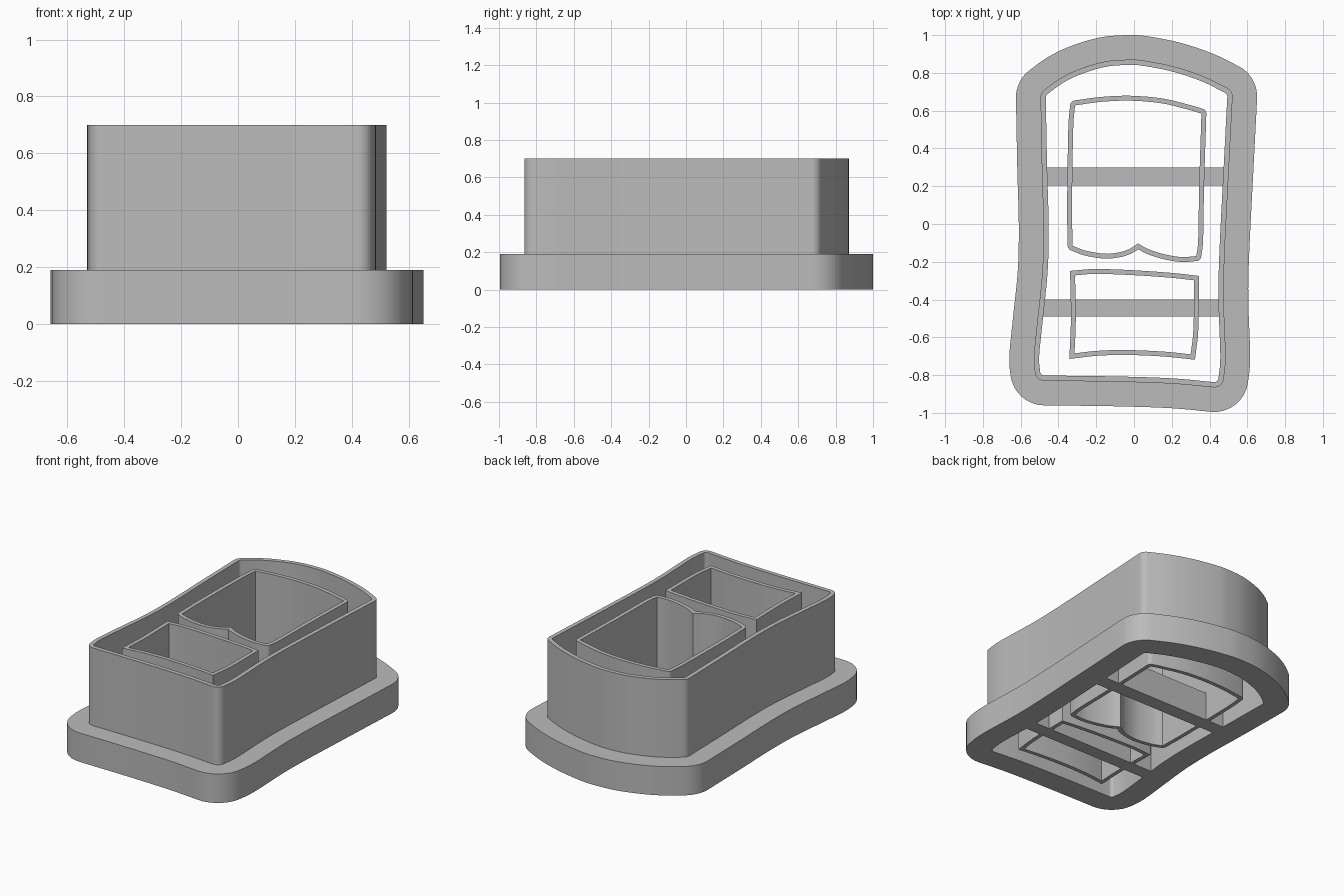
import bpy, bmesh, math
from mathutils import Vector, Matrix

if "Cube" in bpy.data.objects:
    bpy.data.objects.remove(bpy.data.objects["Cube"])

grey = bpy.data.materials.new("plain grey plastic")
grey.use_nodes = True
grey.diffuse_color = (0.5, 0.5, 0.5, 1)
grey.node_tree.nodes["Principled BSDF"].inputs["Base Color"].default_value = (0.5, 0.5, 0.5, 1)


def finish(name, bm):
    bmesh.ops.recalc_face_normals(bm, faces=bm.faces)
    mesh = bpy.data.meshes.new(name)
    bm.to_mesh(mesh)
    bm.free()
    mesh.materials.append(grey)
    obj = bpy.data.objects.new(name, mesh)
    bpy.context.collection.objects.link(obj)
    return obj


def smooth_side(points, steps=4):
    """Smooth open curve through the points of one side."""
    pts = [Vector(p) for p in points]
    last = len(pts) - 1
    tangents = [(pts[min(i + 1, last)] - pts[max(i - 1, 0)]) / 2 for i in range(len(pts))]
    tangents[0], tangents[-1] = pts[1] - pts[0], pts[-1] - pts[-2]
    out = []
    for i in range(last):
        for k in range(steps):
            t = k / steps
            out.append((2*t**3 - 3*t**2 + 1) * pts[i] + (t**3 - 2*t**2 + t) * tangents[i]
                       + (3*t**2 - 2*t**3) * pts[i + 1] + (t**3 - t**2) * tangents[i + 1])
    return out + [pts[-1]]


def outline(sides, rounded):
    """Point and outward offset pairs for a counter-clockwise outline, with filled corners."""
    curves = [smooth_side(s) for s in sides]

    def normal(a, b):
        d = (b - a).normalized()
        return Vector((d.y, -d.x))

    path = []
    for n, c in enumerate(curves):
        for i in range(1, len(c) - 1):
            path.append((c[i], normal(c[i - 1], c[i + 1])))
        after = curves[(n + 1) % len(curves)]
        n0, n1 = normal(c[-2], c[-1]), normal(after[0], after[1])
        turn = math.atan2(n0.cross(n1), n0.dot(n1))
        if rounded and turn > 0.2:
            for k in range(9):
                path.append((c[-1], Matrix.Rotation(turn * k / 8, 2) @ n0))
        else:
            mid = (n0 + n1).normalized()
            path.append((c[-1], mid / mid.dot(n0)))
    return path


def sweep(name, sides, profile, rounded=True):
    """Carry a closed (offset, height) profile around an outline."""
    path = outline(sides, rounded)
    bm = bmesh.new()
    loops = [[bm.verts.new((*(p + n * off), z)) for p, n in path] for off, z in profile]
    count = len(path)
    for j, low in enumerate(loops):
        high = loops[(j + 1) % len(loops)]
        for i in range(count):
            k = (i + 1) % count
            bm.faces.new((low[i], low[k], high[k], high[i]))
    bmesh.ops.remove_doubles(bm, verts=bm.verts, dist=0.0005)
    obj = finish(name, bm)
    bpy.ops.object.select_all(action='DESELECT')
    obj.select_set(True)
    bpy.context.view_layer.objects.active = obj
    bpy.ops.object.shade_smooth_by_angle(angle=math.radians(25))
    return obj


def bar(name, x0, x1, y0, y1, height):
    bm = bmesh.new()
    bmesh.ops.create_cube(bm, size=1)
    bmesh.ops.scale(bm, vec=(x1 - x0, y1 - y0, height), verts=bm.verts)
    bmesh.ops.translate(bm, vec=((x0 + x1) / 2, (y0 + y1) / 2, height / 2), verts=bm.verts)
    finish(name, bm)


BASE, TOP, INNER_TOP, THICK = 0.19, 0.7, 0.69, 0.026

# Outer cutting wall with its wide base flange
body = [
    [(-.475, -.78), (-.1, -.785), (.2, -.795), (.425, -.815)],
    [(.425, -.815), (.435, -.7), (.425, -.4), (.43, -.15), (.45, .25), (.472, .675)],
    [(.472, .675), (.35, .735), (.2, .785), (.05, .815), (-.03, .82), (-.15, .81),
     (-.28, .77), (-.37, .725), (-.445, .67)],
    [(-.445, .67), (-.438, .3), (-.43, 0), (-.435, -.25), (-.46, -.5), (-.48, -.7), (-.475, -.78)],
]
sweep("outer_wall_and_flange", body,
      [(.022, 0), (.18, 0), (.18, BASE), (.05, BASE), (.05, TOP), (.022, TOP)])

# Large inner stamp wall with a notched lower edge
large = [
    [(-.325, -.115), (-.26, -.14), (-.16, -.157), (-.09, -.152), (-.03, -.135), (.022, -.103)],
    [(.022, -.103), (.08, -.135), (.16, -.16), (.25, -.175), (.33, -.17)],
    [(.33, -.17), (.34, -.08), (.345, .2), (.357, .585)],
    [(.357, .585), (.27, .61), (.14, .64), (-.02, .653), (-.17, .647), (-.312, .628)],
    [(-.312, .628), (-.322, .5), (-.328, .1), (-.325, -.115)],
]
# Small inner stamp wall with crisp corners
small = [
    [(-.315, -.685), (-.2, -.672), (-.05, -.667), (.15, -.675), (.3, -.69)],
    [(.3, -.69), (.315, -.55), (.317, -.298)],
    [(.317, -.298), (.2, -.285), (0, -.271), (-.2, -.264), (-.312, -.272)],
    [(-.312, -.272), (-.308, -.5), (-.315, -.685)],
]
strip = [(0, 0), (THICK, 0), (THICK, INNER_TOP), (0, INNER_TOP)]
sweep("large_inner_wall", large, strip)
sweep("small_inner_wall", small, strip, rounded=False)

# Cross bars joining the inner walls to the flange
bar("back_cross_bar", -.475, .49, .205, .3, BASE)
bar("front_cross_bar", -.49, .465, -.49, -.4, BASE)
